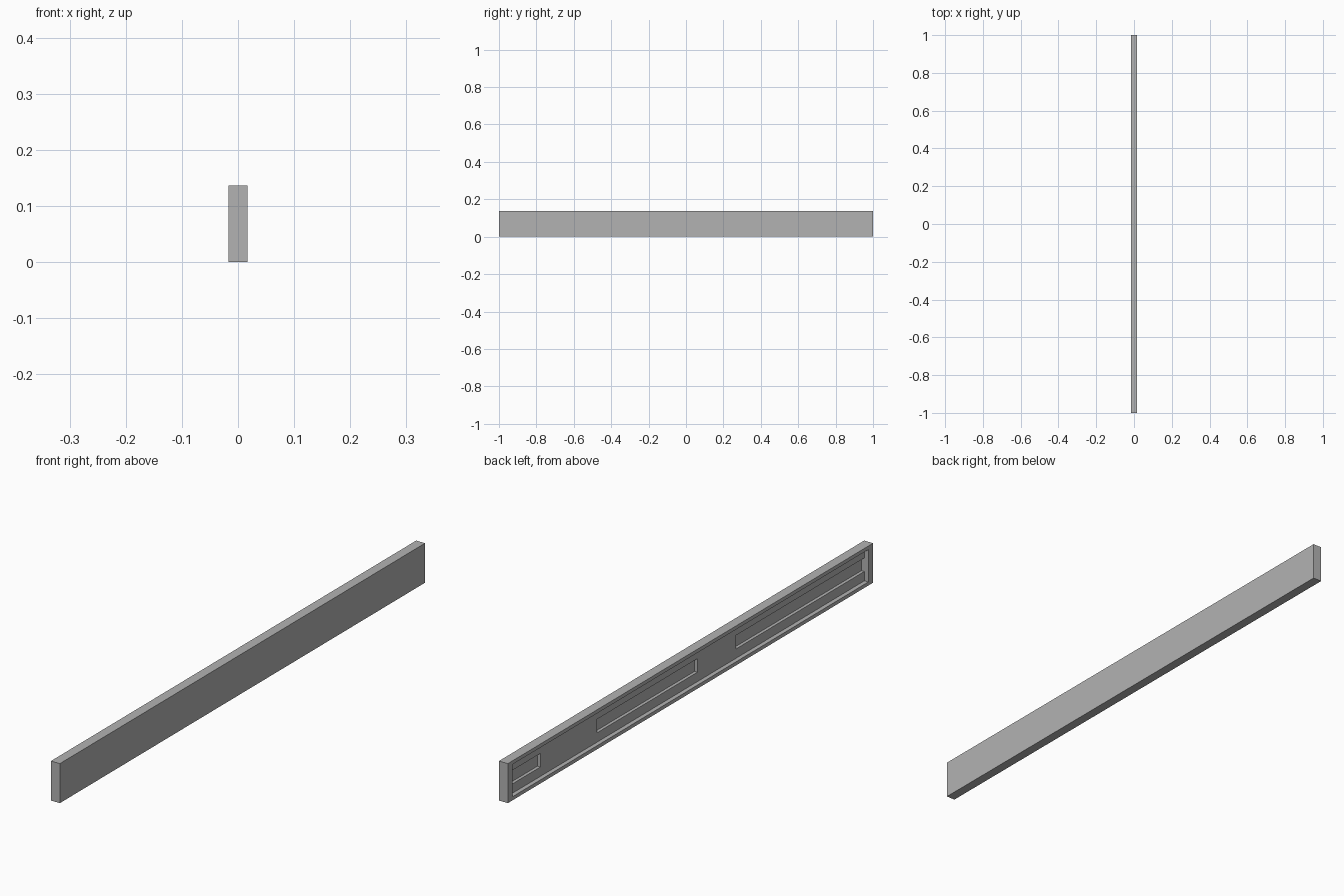
import bpy

cube = bpy.data.objects.get("Cube")
if cube:
    bpy.data.objects.remove(cube, do_unlink=True)

# Single plain grey
grey = bpy.data.materials.new("plain grey")
grey.use_nodes = True
colour = (0.45, 0.45, 0.45, 1)
grey.diffuse_color = colour
grey.node_tree.nodes["Principled BSDF"].inputs["Base Color"].default_value = colour

# Overall size, rim widths and depths measured from the open (-x) side
HALF_X, HALF_Y, HEIGHT = 0.017, 1.0, 0.137
RIM, END = 0.0125, 0.026
STEP, DEEP = -HALF_X + 0.015, -HALF_X + 0.026
SLOT_LOW, SLOT_HIGH = 0.045, HEIGHT - 0.045


def box(name, x, y, z, helper=False):
    """Box between the given (min, max) pairs."""
    bpy.ops.mesh.primitive_cube_add(size=1, location=[sum(p) / 2 for p in (x, y, z)])
    ob = bpy.context.object
    ob.name = name
    ob.scale = [p[1] - p[0] for p in (x, y, z)]
    bpy.ops.object.transform_apply(location=False, rotation=False, scale=True)
    ob.data.materials.append(grey)
    ob.hide_render = helper
    return ob


def carve(target, name, x, y, z):
    """Cut a box out of the target, then discard the cutter."""
    cutter = box(name, x, y, z, helper=True)
    mod = target.modifiers.new(name, "BOOLEAN")
    mod.operation = "DIFFERENCE"
    mod.solver = "EXACT"
    mod.object = cutter
    bpy.context.view_layer.objects.active = target
    bpy.ops.object.modifier_apply(modifier=mod.name)
    bpy.data.objects.remove(cutter, do_unlink=True)


# Long board, open on one side
board = box("board", (-HALF_X, HALF_X), (-HALF_Y, HALF_Y), (0, HEIGHT))

# Shallow tray inside the rim
inner = HALF_Y - END
carve(board, "tray", (-HALF_X - 0.02, STEP), (-inner, inner), (RIM, HEIGHT - RIM))

# Deeper channel along the middle, interrupted by two bridges
for start, end in ((-inner, -0.27), (-0.06, 0.49), (0.80, inner)):
    carve(board, "channel", (-HALF_X - 0.01, DEEP), (start, end), (SLOT_LOW, SLOT_HIGH))
